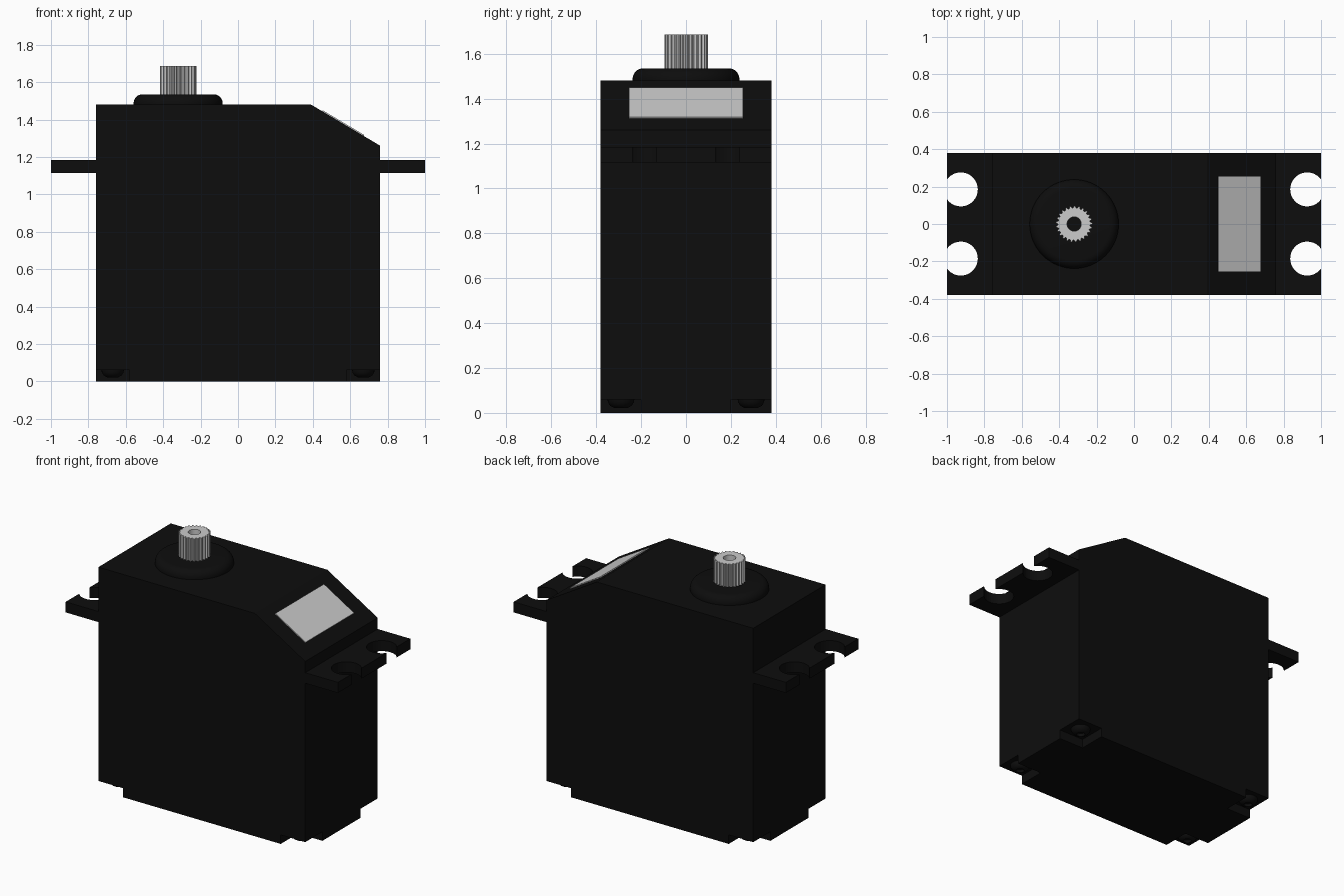
import bpy, bmesh, math
from mathutils import Vector

if "Cube" in bpy.data.objects:
    bpy.data.objects.remove(bpy.data.objects["Cube"])


def material(name, v):
    m = bpy.data.materials.new(name)
    m.diffuse_color = (v, v, v, 1)
    m.use_nodes = True
    m.node_tree.nodes["Principled BSDF"].inputs["Base Color"].default_value = m.diffuse_color
    return m


BLACK = material("black plastic", 0.004)
GREY = material("light grey", 0.6)


def finish(bm, name, mat, smooth=False):
    bmesh.ops.recalc_face_normals(bm, faces=bm.faces)
    me = bpy.data.meshes.new(name)
    bm.to_mesh(me)
    bm.free()
    me.materials.append(mat)
    ob = bpy.data.objects.new(name, me)
    bpy.context.collection.objects.link(ob)
    bpy.ops.object.select_all(action='DESELECT')
    ob.select_set(True)
    bpy.context.view_layer.objects.active = ob
    if smooth:
        bpy.ops.object.shade_smooth_by_angle(angle=math.radians(35))
    return ob


def prism(name, pts, offset, mat):
    """Extrude a closed outline of 3D points along offset."""
    bm = bmesh.new()
    f = bm.faces.new([bm.verts.new(p) for p in pts])
    ext = bmesh.ops.extrude_face_region(bm, geom=[f])
    bmesh.ops.translate(bm, vec=offset,
                        verts=[v for v in ext['geom'] if isinstance(v, bmesh.types.BMVert)])
    # the starting face stays as the closing cap
    if not f.is_valid:
        bmesh.ops.holes_fill(bm, edges=bm.edges)
    return finish(bm, name, mat)


def lathe(name, profile, centre, mat, n=48):
    """Revolve an (r, z) profile; r = 0 ends become poles."""
    bm = bmesh.new()
    vs = [bm.verts.new((centre[0] + r, centre[1], z)) for r, z in profile]
    es = [bm.edges.new(p) for p in zip(vs, vs[1:])]
    bmesh.ops.spin(bm, geom=vs + es, cent=(centre[0], centre[1], 0), axis=(0, 0, 1),
                   angle=math.tau, steps=n, use_duplicate=False)
    bmesh.ops.remove_doubles(bm, verts=bm.verts, dist=1e-5)
    return finish(bm, name, mat, True)


X, Y, Z, NOTCH, STEP = 0.76, 0.38, 1.48, 0.18, 0.06
SHAFT = -0.32

# case with a sloped shoulder
outline = [(-X, 0), (X, 0), (X, 1.26), (0.39, Z), (-X, Z)]
case = prism("case", [(x, -Y, z) for x, z in outline], (0, 2 * Y, 0), BLACK)

# corner notches under the case, each holding a screw
for sx in (-1, 1):
    for sy in (-1, 1):
        bm = bmesh.new()
        bmesh.ops.create_cube(bm, size=1)
        for v in bm.verts:
            v.co = (sx * X + v.co.x * 2 * NOTCH, sy * Y + v.co.y * 2 * NOTCH, v.co.z * 2 * STEP)
        cutter = finish(bm, "notch_cutter", BLACK)
        cutter.hide_render = True
        bpy.context.view_layer.objects.active = case
        mod = case.modifiers.new("notch", 'BOOLEAN')
        mod.operation, mod.solver, mod.object = 'DIFFERENCE', 'EXACT', cutter
        bpy.ops.object.modifier_apply(modifier=mod.name)
        bpy.data.objects.remove(cutter)
        lathe("case_screw",
              [(0.06, 0.062), (0.058, 0.048), (0.048, 0.032), (0.03, 0.022),
               (0.025, 0.022), (0.025, 0.042), (0, 0.042)],
              (sx * 0.67, sy * 0.29), BLACK, 24)

# mounting ears with open screw slots
HX, HY, R = 0.926, 0.185, 0.091
half = math.acos((1 - HX) / R)
for side, label in ((-1, "left"), (1, "right")):
    pts = [(X, -Y), (1, -Y)]
    for cy in (-HY, HY):
        for i in range(29):
            a = -half - (math.tau - 2 * half) * i / 28
            pts.append((HX + R * math.cos(a), cy + R * math.sin(a)))
    pts += [(1, Y), (X, Y)]
    prism(label + "_mounting_ear", [(side * x, y, 1.115) for x, y in pts], (0, 0, 0.07), BLACK)

# rounded collar around the output shaft
arc = [(0.19 + 0.048 * math.cos(t), 1.487 + 0.048 * math.sin(t))
       for t in (math.pi / 2 * i / 8 for i in range(9))]
lathe("shaft_collar", [(0.238, Z)] + arc + [(0, 1.535)], (SHAFT, 0), BLACK, 64)

# toothed output shaft with a centre bore
TEETH = 25
N = TEETH * 4
bm = bmesh.new()
rings = []
for radii, z in (((0.097, 0.097, 0.086, 0.086), 1.53), ((0.097, 0.097, 0.086, 0.086), 1.686),
                 ((0.038,) * 4, 1.686), ((0.038,) * 4, 1.54)):
    rings.append([bm.verts.new((SHAFT + radii[i % 4] * math.cos(math.tau * i / N),
                                radii[i % 4] * math.sin(math.tau * i / N), z)) for i in range(N)])
for a, b in zip(rings, rings[1:]):
    for i in range(N):
        j = (i + 1) % N
        bm.faces.new((a[i], a[j], b[j], b[i]))
finish(bm, "splined_shaft", GREY)

# label plate on the slope
slope = Vector((0.37, 0, -0.22))
normal = Vector((0.22, 0, 0.37)).normalized()
ends = [Vector((0.39, 0, Z)) + slope * ((x - 0.39) / 0.37) for x in (0.45, 0.672)]
corners = [ends[0] + Vector((0, -0.255, 0)), ends[1] + Vector((0, -0.255, 0)),
           ends[1] + Vector((0, 0.255, 0)), ends[0] + Vector((0, 0.255, 0))]
prism("label_plate", corners, normal * 0.006, GREY)
